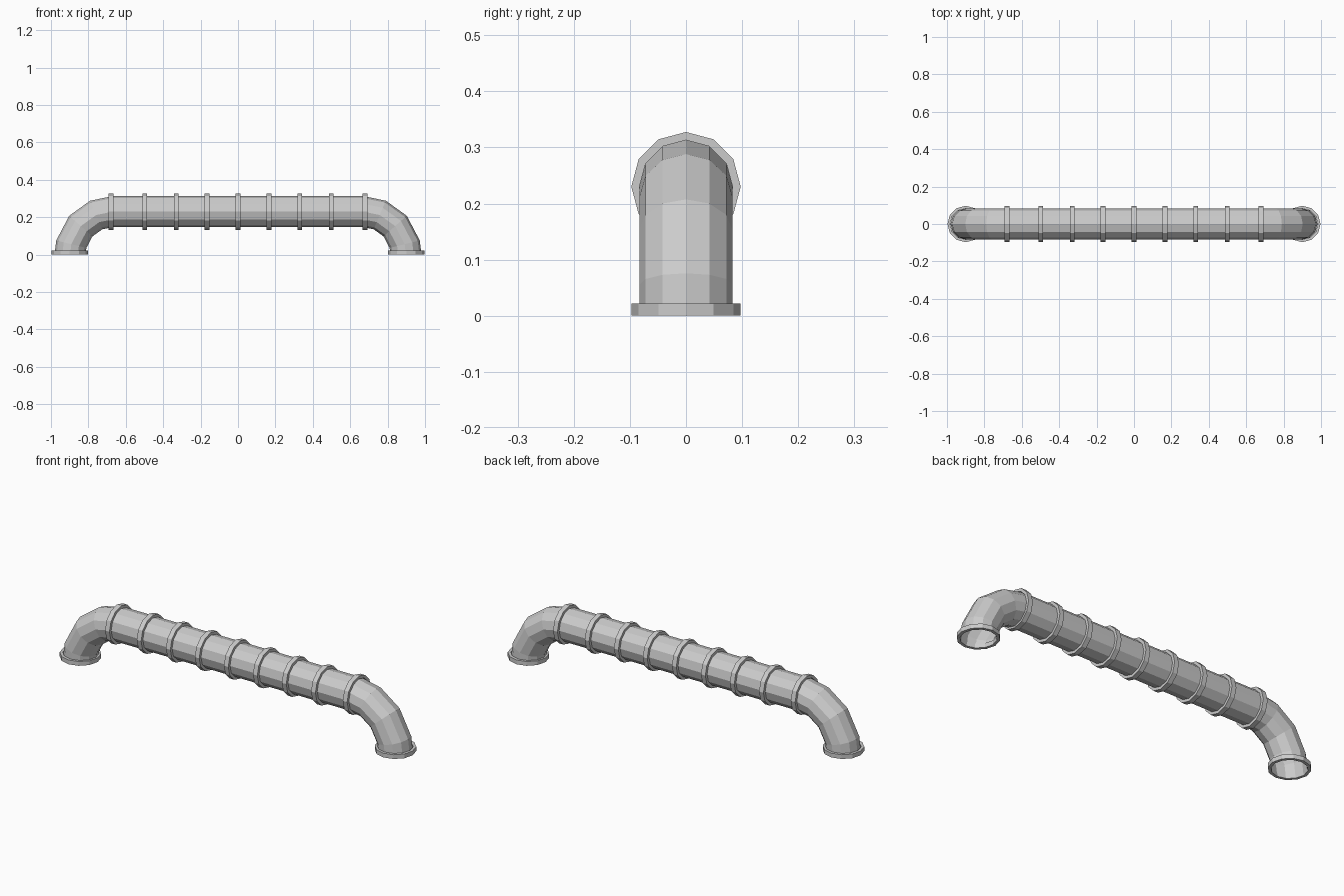
import bpy, bmesh, math
from mathutils import Vector

if "Cube" in bpy.data.objects:
    bpy.data.objects.remove(bpy.data.objects["Cube"])

SIDES = 12
PIPE_R, COLLAR_R = 0.083, 0.0975
BEND_R, BEND_X = 0.23, 0.668      # elbow centreline radius and centre x


def ring(bm, centre, u, radius):
    """Ring of vertices in the plane of u and the y axis."""
    v = Vector((0, 1, 0))
    c = Vector(centre)
    return [bm.verts.new(c + radius * (math.cos(a) * u + math.sin(a) * v))
            for a in (2 * math.pi * i / SIDES for i in range(SIDES))]


def bridge(bm, a, b):
    for i in range(SIDES):
        j = (i + 1) % SIDES
        bm.faces.new((a[i], a[j], b[j], b[i]))


def finish(bm, name):
    bmesh.ops.recalc_face_normals(bm, faces=bm.faces)
    me = bpy.data.meshes.new(name)
    bm.to_mesh(me)
    bm.free()
    ob = bpy.data.objects.new(name, me)
    bpy.context.collection.objects.link(ob)
    return ob


def collar(name, centre, u, axis, width):
    """Square-section band around the pipe."""
    bm = bmesh.new()
    c, h = Vector(centre), Vector(axis) * width / 2
    loops = [ring(bm, c + s * h, u, r) for s, r in
             ((-1, PIPE_R), (-1, COLLAR_R), (1, COLLAR_R), (1, PIPE_R))]
    for k in range(4):
        bridge(bm, loops[k], loops[(k + 1) % 4])
    return finish(bm, name)


# Open-ended pipe: two elbows joined by a straight run
bm = bmesh.new()
loops = []
bend = [0, 14, 41.5, 67, 90]
for deg in bend + [180 - d for d in reversed(bend)]:
    a = math.radians(deg)
    u = Vector((math.cos(a), 0, math.sin(a)))
    origin = Vector((BEND_X if deg <= 90 and len(loops) < len(bend) else -BEND_X, 0, 0))
    loops.append(ring(bm, origin + BEND_R * u, u, PIPE_R))
for a, b in zip(loops, loops[1:]):
    bridge(bm, a, b)
finish(bm, "pipe")

# Collars along the straight run
for i, x in enumerate((-0.679, -0.498, -0.331, -0.166, 0, 0.166, 0.331, 0.498, 0.679)):
    collar(f"collar_{i + 1}", (x, 0, BEND_R), Vector((0, 0, 1)), (1, 0, 0), 0.025)

# Flanges at the feet
for side, s in (("left", -1), ("right", 1)):
    collar(f"flange_{side}", (s * 0.9, 0, 0.011), Vector((1, 0, 0)), (0, 0, 1), 0.022)
